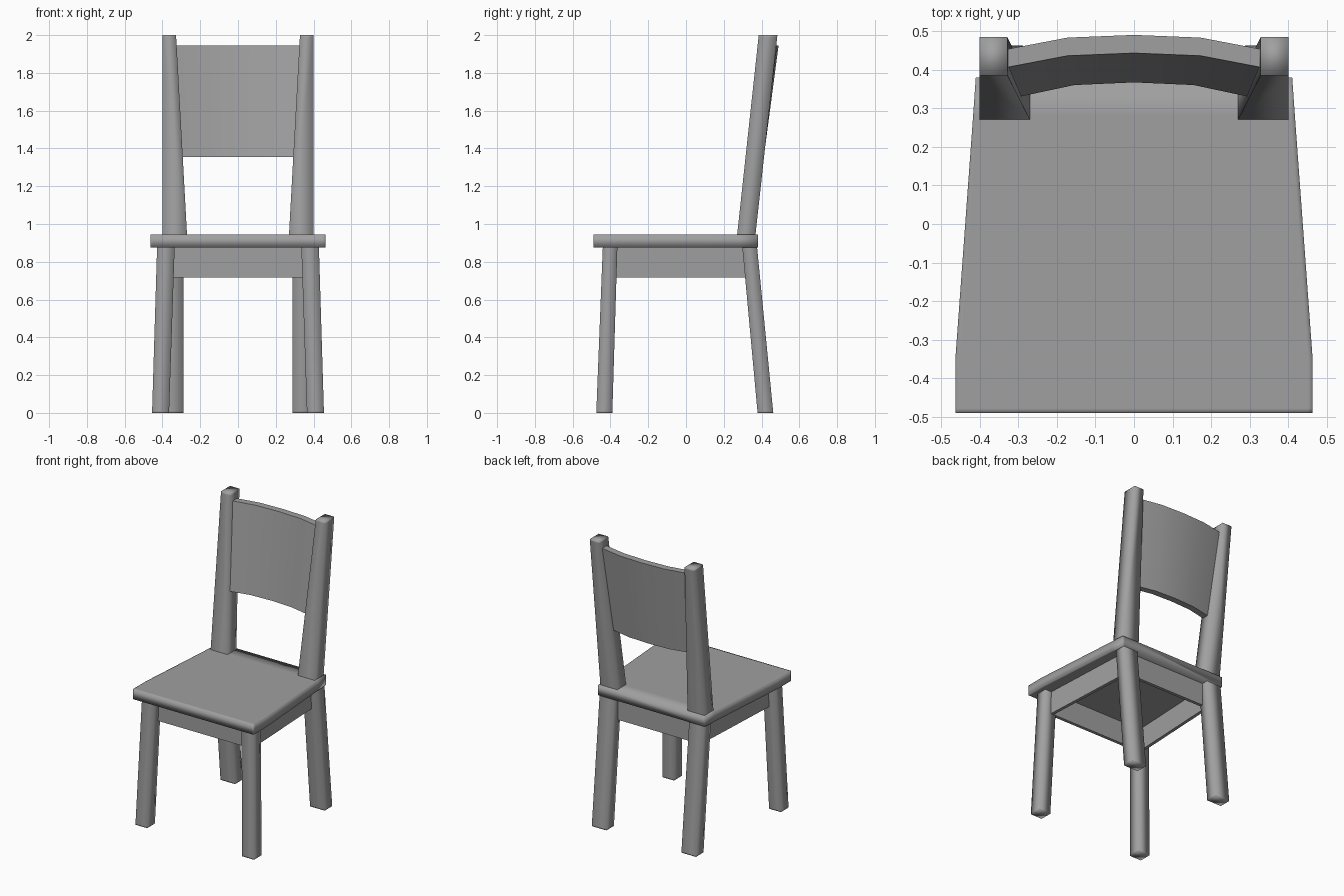
import bpy, bmesh
from mathutils import Vector

if "Cube" in bpy.data.objects:
    bpy.data.objects.remove(bpy.data.objects["Cube"])


def loft(name, rings, mirror=False, smooth=True):
    """Skin a list of closed rings and cap both ends."""
    bm = bmesh.new()
    vs = [[bm.verts.new(p) for p in r] for r in rings]
    n = len(rings[0])
    for a, b in zip(vs, vs[1:]):
        for i in range(n):
            j = (i + 1) % n
            bm.faces.new((a[i], a[j], b[j], b[i]))
    bm.faces.new(vs[0])
    bm.faces.new(vs[-1])
    bmesh.ops.recalc_face_normals(bm, faces=bm.faces)
    for f in bm.faces:
        f.smooth = smooth
    me = bpy.data.meshes.new(name)
    bm.to_mesh(me)
    bm.free()
    me.materials.append(grey)
    ob = bpy.data.objects.new(name, me)
    bpy.context.collection.objects.link(ob)
    if mirror:
        m = ob.modifiers.new("mirror", 'MIRROR')
        m.use_mirror_merge = False
    return ob


def quad(x0, x1, y0, y1, z):
    return [Vector(p) for p in ((x0, y0, z), (x1, y0, z), (x1, y1, z), (x0, y1, z))]


def leg(name, low, high):
    """Tapered square bar with support loops that keep the shading even."""
    lo, hi = quad(*low), quad(*high)
    return loft(name, [[a.lerp(b, t) for a, b in zip(lo, hi)]
                       for t in (0, 0.01, 0.99, 1)], mirror=True)


def rail(name, a, b, thick, mirror=False):
    """Upright board between two plan points."""
    a, b = Vector(a), Vector(b)
    d = (b - a).normalized()
    n = Vector((-d.y, d.x)) * thick / 2
    plan = (a - n, b - n, b + n, a + n)
    return loft(name, [[(p.x, p.y, z) for p in plan] for z in (0.718, 0.88)],
                mirror, smooth=False)


grey = bpy.data.materials.new("grey")
grey.diffuse_color = (0.35, 0.35, 0.35, 1)
grey.use_nodes = True
grey.node_tree.nodes["Principled BSDF"].inputs["Base Color"].default_value = grey.diffuse_color

# Seat: flat tapered slab, softly shaded edges
rings = []
for y, x in ((-0.49, 0.463), (-0.478, 0.463), (-0.35, 0.463), (0.28, 0.417), (0.38, 0.41)):
    xs = (-x, 0.012 - x, x - 0.012, x)
    rings.append([(a, y, 0.945) for a in xs] + [(a, y, 0.875) for a in reversed(xs)])
loft("seat", rings)

# Splayed legs and raked back posts
leg("front_leg", (0.365, 0.455, -0.475, -0.39, 0), (0.335, 0.428, -0.44, -0.363, 0.89))
leg("back_leg", (0.288, 0.40, 0.379, 0.462, 0), (0.288, 0.40, 0.297, 0.375, 0.89))
leg("back_post", (0.267, 0.40, 0.265, 0.362, 0.89), (0.328, 0.40, 0.385, 0.484, 2.0))

# Aprons under the seat
rail("front_apron", (-0.365, -0.378), (0.365, -0.378), 0.022)
rail("back_apron", (-0.335, 0.322), (0.335, 0.322), 0.022)
rail("side_apron", (0.368, -0.375), (0.335, 0.32), 0.022, mirror=True)

# Curved, tilted backrest panel
rings = []
for t, sag in ((-1, 0.04), (-0.5, 0.007), (0, 0), (0.5, 0.007), (1, 0.04)):
    xb, xt = 0.31 * t, 0.345 * t
    rings.append([(xb, 0.367 - sag, 1.355), (xb, 0.412 - sag, 1.355),
                  (xt, 0.49 - sag, 1.945), (xt, 0.443 - sag, 1.945)])
panel = loft("backrest_panel", rings)
bpy.context.view_layer.objects.active = panel
panel.select_set(True)
bpy.ops.object.shade_smooth_by_angle()
